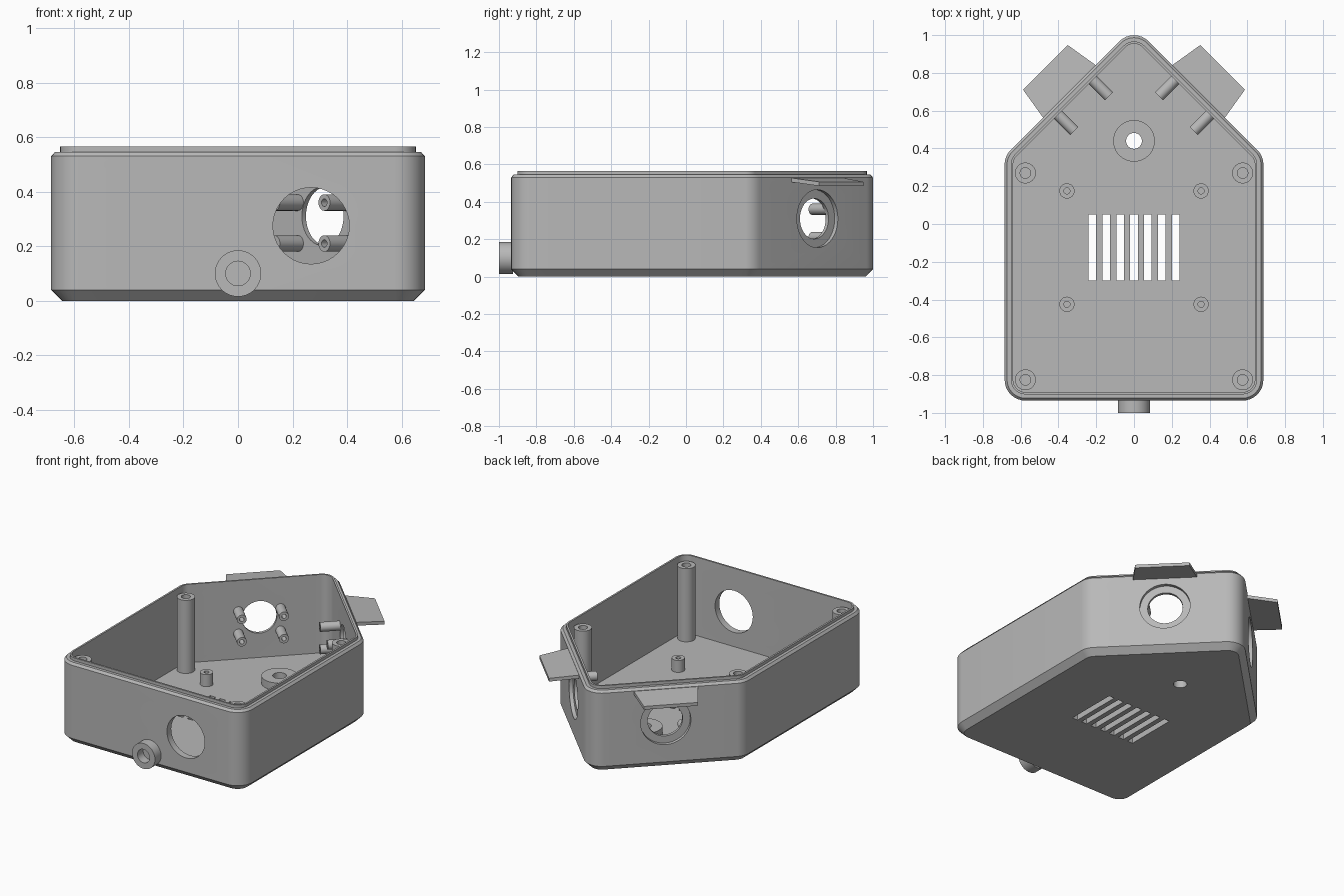
import bpy, bmesh
from math import sin, cos, pi, tau, sqrt
from mathutils import Vector, Matrix

cube = bpy.data.objects.get("Cube")
if cube:
    bpy.data.objects.remove(cube, do_unlink=True)

grey = bpy.data.materials.new("light grey plastic")
grey.use_nodes = True
GREY = (0.48, 0.48, 0.48, 1)
grey.diffuse_color = GREY
grey.node_tree.nodes["Principled BSDF"].inputs["Base Color"].default_value = GREY

HALF_W, FRONT, SHOULDER, APEX = 0.685, -0.935, 0.36, 1.045
WALL, FLOOR, RADIUS = 0.045, 0.04, 0.11
D = sqrt(0.5)


def loft(name, rings, caps=True):
    """Skin a run of equal-length rings, optionally closing both ends."""
    bm = bmesh.new()
    loops = [[bm.verts.new(p) for p in ring] for ring in rings]
    n = len(loops[0])
    for a, b in zip(loops, loops[1:]):
        for i in range(n):
            j = (i + 1) % n
            bm.faces.new((a[i], a[j], b[j], b[i]))
    if caps:
        bm.faces.new(loops[0][::-1])
        bm.faces.new(loops[-1])
    bmesh.ops.recalc_face_normals(bm, faces=bm.faces)
    mesh = bpy.data.meshes.new(name)
    bm.to_mesh(mesh)
    bm.free()
    obj = bpy.data.objects.new(name, mesh)
    bpy.context.collection.objects.link(obj)
    mesh.materials.append(grey)
    return obj


def smooth(obj):
    bpy.ops.object.select_all(action='DESELECT')
    obj.select_set(True)
    bpy.context.view_layer.objects.active = obj
    bpy.ops.object.shade_smooth_by_angle(angle=pi / 7)


def outline(offset, z, steps=8):
    """House-shaped outline with rounded corners, inset by an offset."""
    corners = [(-HALF_W, FRONT, -pi, pi / 2), (HALF_W, FRONT, -pi / 2, pi / 2),
               (HALF_W, SHOULDER, 0, pi / 4), (0, APEX, pi / 4, pi / 2),
               (-HALF_W, SHOULDER, 3 * pi / 4, pi / 4)]
    pts = []
    for x, y, start, turn in corners:
        mid = start + turn / 2
        reach = RADIUS / cos(turn / 2)
        cx, cy = x - reach * cos(mid), y - reach * sin(mid)
        r = RADIUS - offset
        for i in range(steps + 1):
            a = start + turn * i / steps
            pts.append((cx + r * cos(a), cy + r * sin(a), z))
    return pts


def circle(base, axis, r, along, n=40):
    rot = Vector(axis).to_track_quat('Z', 'Y')
    return [Vector(base) + rot @ Vector((r * cos(tau * i / n), r * sin(tau * i / n), along))
            for i in range(n)]


def tube(name, base, axis, length, r, hole, depth, through=False):
    """Round post with a blind or open hole in its end."""
    rings = [circle(base, axis, r, 0 if through else -0.01), circle(base, axis, r, length),
             circle(base, axis, hole, length), circle(base, axis, hole, length - depth)]
    smooth(loft(name, rings, caps=not through))


def cylinder(name, base, axis, r, lo, hi):
    return loft(name, [circle(base, axis, r, lo), circle(base, axis, r, hi)])


def box(name, x0, x1, y0, y1, z0, z1):
    return loft(name, [[(x0, y0, z), (x1, y0, z), (x1, y1, z), (x0, y1, z)] for z in (z0, z1)])


# Case shell: chamfered base, wall, stepped rim, inner wall and floor
profile = [(0.04, 0), (0, 0.04), (0, 0.53), (0.013, 0.545), (0.033, 0.545),
           (0.033, 0.565), (WALL, 0.565), (WALL, FLOOR)]
shell = loft("case_shell", [outline(o, z) for o, z in profile])

# Openings: front port, floor hole, vent slots, recessed ports in the angled walls
cutters = [cylinder("front_port_cutter", (0.268, FRONT, 0.275), (0, 1, 0), 0.14, -0.1, 0.1),
           cylinder("floor_hole_cutter", (0, 0.44, 0), (0, 0, 1), 0.042, -0.1, 0.2)]
for i in range(-3, 4):
    x = i * 0.0735
    cutters.append(box("vent_cutter", x - 0.02, x + 0.02, -0.3, 0.05, -0.1, 0.1))
for s in (-1, 1):
    port = (s * 0.3425, 0.7025, 0.31)
    out = (s * D, D, 0)
    cutters.append(cylinder("port_recess_cutter", port, out, 0.155, -0.024, 0.1))
    cutters.append(cylinder("port_hole_cutter", port, out, 0.108, -0.1, 0.1))

bpy.context.view_layer.objects.active = shell
for c in cutters:
    c.hide_render = True
    mod = shell.modifiers.new(c.name, 'BOOLEAN')
    mod.operation, mod.solver, mod.object = 'DIFFERENCE', 'EXACT', c
    bpy.ops.object.modifier_apply(modifier=mod.name)
for c in cutters:
    bpy.data.objects.remove(c, do_unlink=True)
smooth(shell)

# Floor boss around the hole, and the cable socket on the front
tube("floor_boss", (0, 0.44, FLOOR), (0, 0, 1), 0.05, 0.11, 0.042, 0.05, through=True)
tube("cable_socket", (0, FRONT, 0.1), (0, -1, 0), 0.065, 0.085, 0.045, 0.06)

for s, side in ((1, "left"), (-1, "right")):
    # Tall lid posts and short board standoffs
    for y, end in ((-0.825, "front"), (0.27, "back")):
        tube(f"lid_post_{end}_{side}", (s * 0.575, y, FLOOR), (0, 0, 1), 0.49, 0.055, 0.028, 0.2)
    for y, end in ((-0.425, "front"), (0.175, "back")):
        tube(f"standoff_{end}_{side}", (s * 0.355, y, FLOOR), (0, 0, 1), 0.08, 0.04, 0.016, 0.07)

    # Pegs around the angled ports
    for t in (-0.13, 0.13):
        for z in (0.21, 0.36):
            base = (s * (0.3425 + (t - WALL) * D), 0.7025 - (t + WALL) * D, z)
            tube(f"sensor_peg_{side}", base, (-s * D, -D, 0), 0.122, 0.03, 0.014, 0.1)

    # Sloping tapered rain hood over each angled port
    rings = []
    for out, half, z in ((-0.02, 0.2, 0.508), (0.18, 0.167, 0.485)):
        rings.append([(s * (0.3425 + (out + t) * D), 0.7025 + (out - t) * D, h)
                      for t, h in ((-half, z), (half, z), (half, z + 0.022), (-half, z + 0.022))])
    loft(f"rain_hood_{side}", rings)
